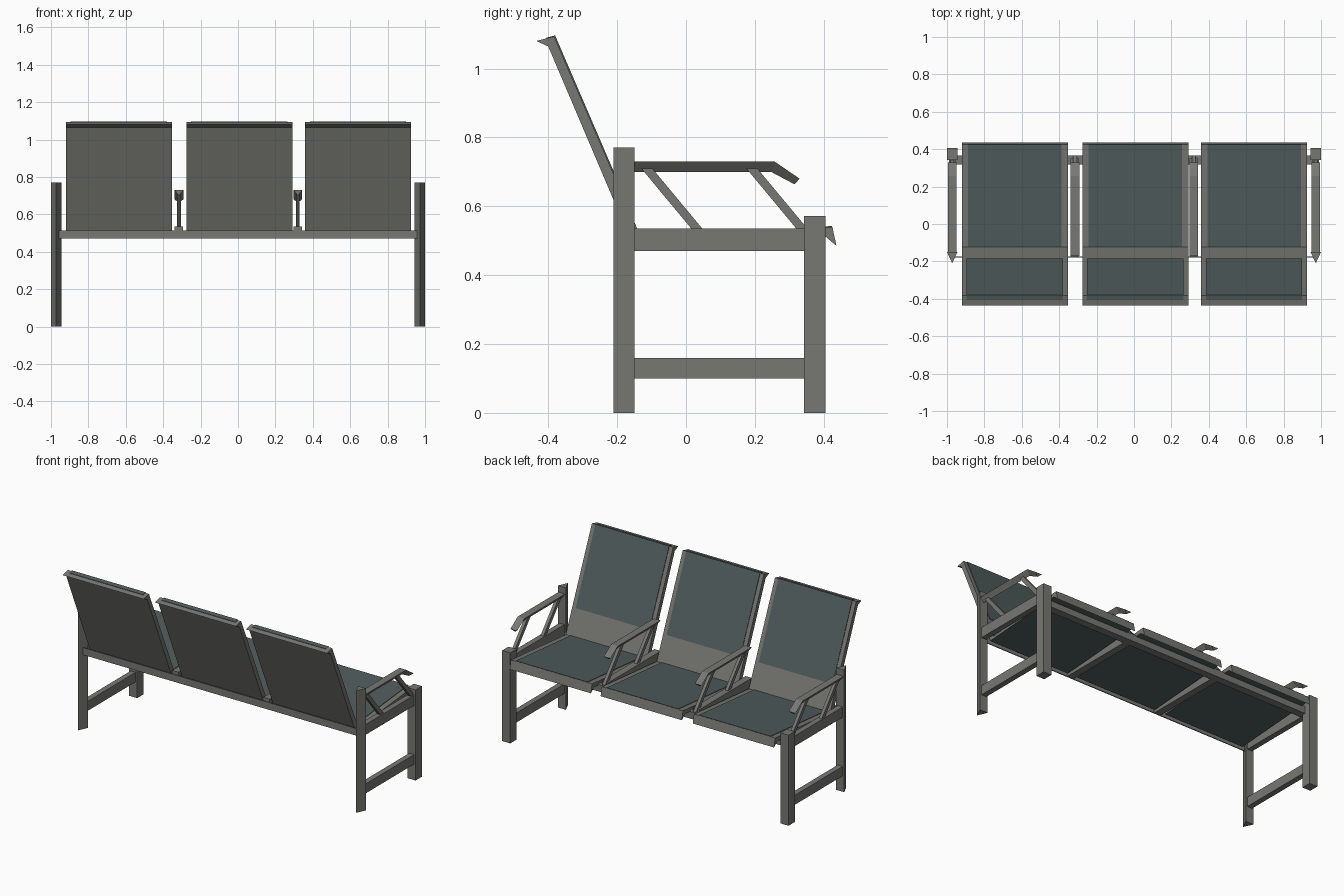
import bpy, bmesh

if "Cube" in bpy.data.objects:
    bpy.data.objects.remove(bpy.data.objects["Cube"])


def material(name, rgb):
    m = bpy.data.materials.new(name)
    m.diffuse_color = (*rgb, 1)
    m.use_nodes = True
    m.node_tree.nodes["Principled BSDF"].inputs["Base Color"].default_value = m.diffuse_color
    return m


GREY = material("warm grey metal", (0.185, 0.185, 0.17))
TEAL = material("dark teal mesh", (0.08, 0.107, 0.107))


def loft(name, sections, mat):
    """Skin a list of equal-sized closed sections and cap both ends."""
    bm = bmesh.new()
    rings = [[bm.verts.new(p) for p in s] for s in sections]
    for a, b in zip(rings, rings[1:]):
        for i in range(len(a)):
            j = (i + 1) % len(a)
            bm.faces.new((a[i], a[j], b[j], b[i]))
    bm.faces.new(rings[0][::-1])
    bm.faces.new(rings[-1])
    bmesh.ops.recalc_face_normals(bm, faces=bm.faces)
    me = bpy.data.meshes.new(name)
    bm.to_mesh(me)
    bm.free()
    me.materials.append(mat)
    ob = bpy.data.objects.new(name, me)
    bpy.context.collection.objects.link(ob)
    return ob


def prism(name, x, width, profile, mat=GREY):
    """Extrude a (y, z) profile sideways, centred on x."""
    return loft(name, [[(x + s * width / 2, y, z) for y, z in profile] for s in (-1, 1)], mat)


def box(name, x, width, y0, y1, z0, z1):
    return prism(name, x, width, [(y0, z0), (y1, z0), (y1, z1), (y0, z1)])


def armrest(x, y_back):
    # triangular bar, flat on top, with a drooping tip
    w = 0.0235
    path = [(y_back, 0.73, y_back, 0.70), (0.257, 0.73, 0.247, 0.70), (0.33, 0.68, 0.315, 0.664)]
    loft("armrest", [[(x - w, yt, zt), (x + w, yt, zt), (x, yb, zb)]
                     for yt, zt, yb, zb in path], GREY)
    # slanted struts
    for y in (-0.13, 0.175):
        prism("armrest_strut", x, 0.02,
              [(y, 0.71), (y + 0.032, 0.71), (y + 0.19, 0.52), (y + 0.158, 0.52)])


# end frames
for s in (-1, 1):
    x = s * 0.972
    tri = [(x - 0.028, -0.15), (x + 0.028, -0.15), (x, -0.21)]
    loft("rear_post", [[(px, py, z) for px, py in tri] for z in (0, 0.77)], GREY)
    box("front_post", x, 0.056, 0.343, 0.405, 0, 0.572)
    box("side_rail", x, 0.035, -0.155, 0.345, 0.47, 0.535)
    box("lower_side_rail", x, 0.035, -0.155, 0.345, 0.10, 0.16)
    armrest(x, -0.155)

# long rails and rails between the seats
box("rear_rail", 0, 1.92, -0.18, -0.174, 0.47, 0.515)
box("front_rail", 0, 1.92, 0.317, 0.365, 0.47, 0.515)
for x in (-0.316, 0.32):
    box("middle_rail", x, 0.045, -0.174, 0.35, 0.47, 0.535)
    armrest(x, -0.17)

# three seats with hooked edges and mesh panels
for x in (-0.637, 0.007, 0.642):
    seat = prism("seat", x, 0.567, [(-0.15, 0.488), (0.425, 0.54), (0.437, 0.485),
                                    (0.405, 0.512), (-0.15, 0.472)])
    seat.data.materials.append(TEAL)
    for f in seat.data.polygons:  # underside shows the mesh
        if f.normal.z < -0.9:
            f.material_index = 1
    prism("seat_panel", x, 0.50, [(-0.13, 0.488), (-0.13, 0.493), (0.424, 0.543), (0.424, 0.538)], TEAL)
    prism("backrest", x, 0.567, [(-0.12, 0.485), (-0.383, 1.093), (-0.435, 1.08),
                                 (-0.40, 1.064), (-0.155, 0.488)])
    prism("backrest_panel", x, 0.515, [(-0.187, 0.64), (-0.184, 0.641), (-0.380, 1.096),
                                       (-0.405, 1.0898), (-0.405, 1.086), (-0.384, 1.091)], TEAL)
